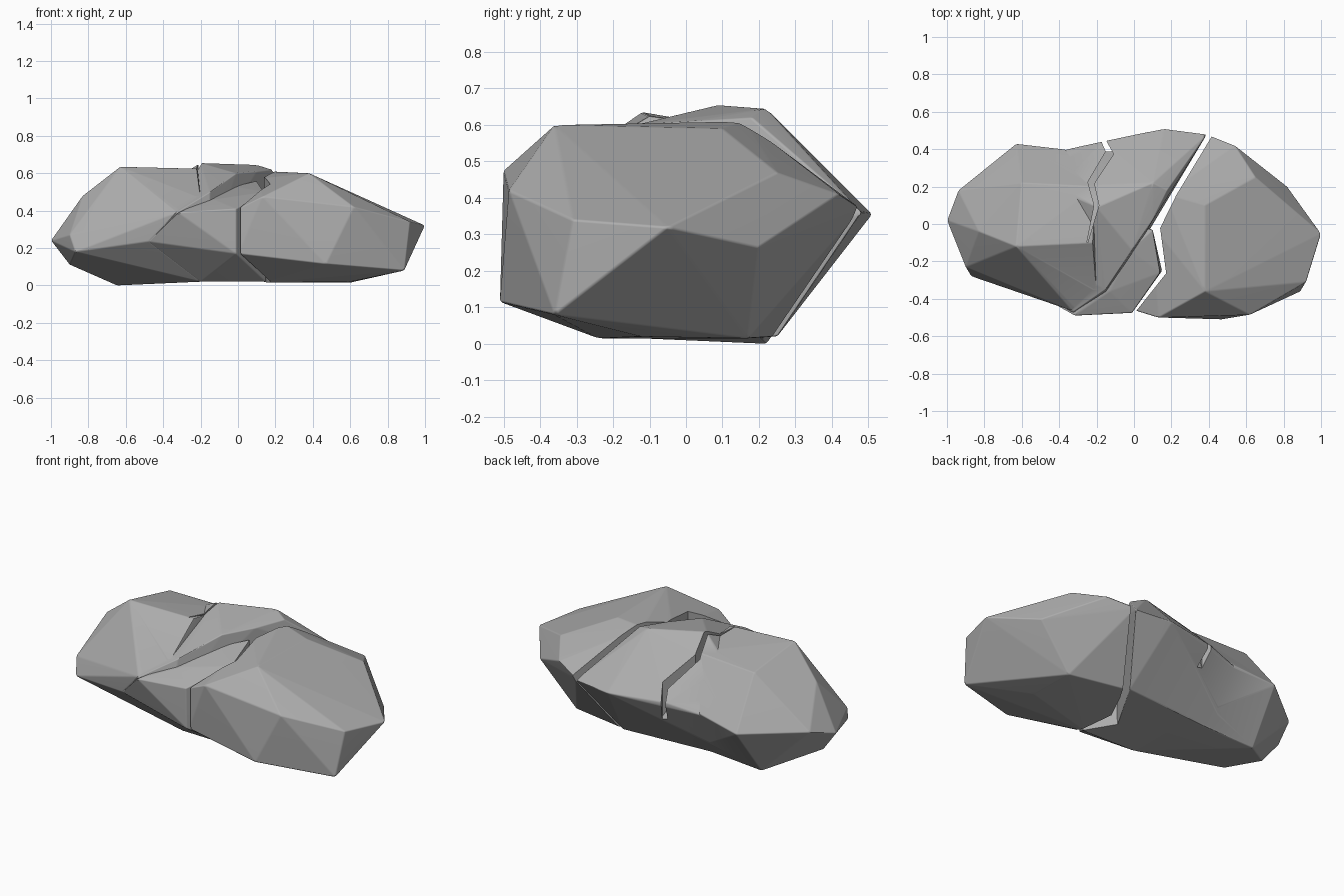
import bpy, bmesh, math
from mathutils import Vector

old = bpy.data.objects.get("Cube")
if old:
    bpy.data.objects.remove(old)

stone = bpy.data.materials.new("grey stone")
stone.use_nodes = True
grey = (0.42, 0.42, 0.42, 1)
stone.diffuse_color = grey
stone.node_tree.nodes["Principled BSDF"].inputs["Base Color"].default_value = grey


def finish(bm, name):
    bmesh.ops.recalc_face_normals(bm, faces=bm.faces)
    mesh = bpy.data.meshes.new(name)
    bm.to_mesh(mesh)
    bm.free()
    mesh.materials.append(stone)
    ob = bpy.data.objects.new(name, mesh)
    bpy.context.collection.objects.link(ob)
    return ob


def boulder(name, points):
    """Faceted lump with worn edges, wrapped around a few corner points."""
    bm = bmesh.new()
    for p in points:
        bm.verts.new(p)
    bmesh.ops.convex_hull(bm, input=bm.verts)
    loose = [v for v in bm.verts if not v.link_faces]
    bmesh.ops.delete(bm, geom=loose, context='VERTS')
    bmesh.ops.dissolve_limit(bm, angle_limit=math.radians(2), verts=bm.verts, edges=bm.edges)
    bmesh.ops.bevel(bm, geom=bm.edges[:], offset=0.006, segments=2, profile=0.5,
                    affect='EDGES', clamp_overlap=True)
    return finish(bm, name)


def crack(name, path):
    """Jagged wedge cutter; each path point is x, y, width, floor height."""
    bm = bmesh.new()
    rings = []
    for i, (x, y, w, z) in enumerate(path):
        a, b = path[max(i - 1, 0)], path[min(i + 1, len(path) - 1)]
        side = Vector((a[1] - b[1], b[0] - a[0], 0)).normalized() * w / 2
        c = Vector((x, y, 0))
        rings.append([bm.verts.new(c + s * side + Vector((0, 0, h)))
                      for s, h in ((-1, z), (1, z), (1, 1), (-1, 1))])
    for r, s in zip(rings, rings[1:]):
        for k in range(4):
            bm.faces.new((r[k], r[(k + 1) % 4], s[(k + 1) % 4], s[k]))
    bm.faces.new(rings[0])
    bm.faces.new(rings[-1][::-1])
    return finish(bm, name)


def combine(ob, other, operation):
    mod = ob.modifiers.new(operation.title(), 'BOOLEAN')
    mod.object, mod.operation, mod.solver = other, operation, 'EXACT'
    bpy.context.view_layer.objects.active = ob
    bpy.ops.object.modifier_apply(modifier=mod.name)
    bpy.data.objects.remove(other)


# Left end of the rock
left_rock = boulder("left_rock", [
    (-1, .02, .24), (-.94, .18, .29), (-.83, -.04, .48), (-.9, -.23, .27),
    (-.87, -.28, .18), (-.9, .0, .11), (-.65, .22, 0), (-.63, .43, .29),
    (-.63, -.12, .635), (-.6, .22, .57), (-.53, -.3, .43), (-.48, -.4, .235),
    (-.37, .4, .33), (-.38, .22, .565), (-.2, .2, .58), (-.22, -.1, .625),
    (-.2, .2, .02), (-.2, -.24, .02), (-.33, -.465, .39), (-.2, -.36, .47)])

# Middle block, rising to a crest beside the main crack
middle = boulder("middle_rock", [
    (-.4, .39, .32), (-.17, .44, .36), (.16, .51, .355), (.39, .48, .36),
    (-.4, .2, .54), (-.2, .09, .655), (.1, .22, .645), (.18, .18, .62),
    (.1, .02, .61), (-.01, -.14, .6), (-.15, -.35, .5), (-.33, -.475, .39),
    (-.47, -.39, .23), (-.5, .2, .02), (.24, .25, .02), (-.02, -.2, .02),
    (-.2, -.24, .02), (-.15, -.42, .2)])
combine(left_rock, middle, 'UNION')

# Crack over the back of the left rock
combine(left_rock, crack("back_crack", [
    (-.18, .5, .012, .2), (-.16, .44, .025, .2), (-.13, .38, .045, .24),
    (-.23, .22, .035, .47), (-.2, .1, .025, .54), (-.25, -.1, .004, .57)]), 'DIFFERENCE')

# Right lobe
right_rock = boulder("right_rock", [
    (1, -.05, .32), (.92, -.31, .34), (.89, -.36, .08), (.47, -.51, .115),
    (.62, -.485, .42), (.38, -.36, .6), (.38, .1, .59), (.17, .16, .61),
    (.65, .25, .47), (.54, .42, .41), (.39, .48, .37), (.82, .2, .265),
    (.6, .17, .015), (.2, .25, .02), (.6, -.12, .02), (.14, -.24, .015),
    (.1, -.01, .57), (.13, -.5, .475), (0, -.46, .41), (0, -.46, .17),
    (.1, 0, .02)])

# Low wedge between the lobes at the front
front_wedge = boulder("front_wedge", [
    (-.32, -.49, .39), (-.01, -.475, .41), (.14, -.26, .5), (.1, -.03, .56),
    (-.02, -.14, .53), (-.13, -.36, .46), (-.48, -.4, .235), (-.01, -.47, .17),
    (.15, -.25, .02), (-.2, -.24, .02), (-.6, .1, .02), (0, 0, .02)])

# Gap separating the wedge and the left rock from the right lobe
gap = [(-.02, -.56, .025, -.1), (0, -.46, .025, -.1), (.16, -.26, .025, -.1),
       (.125, -.02, .03, -.1), (.215, .16, .025, -.1), (.405, .475, .025, -.1),
       (.48, .6, .025, -.1)]
combine(right_rock, crack("right_gap", gap), 'DIFFERENCE')

# Keep only the part of the lobe on the outer side of the gap
bm = bmesh.new()
bm.from_mesh(right_rock.data)
keep, todo = set(), [max(bm.verts, key=lambda v: v.co.x)]
while todo:
    v = todo.pop()
    if v not in keep:
        keep.add(v)
        todo += [e.other_vert(v) for e in v.link_edges]
bmesh.ops.delete(bm, geom=[v for v in bm.verts if v not in keep], context='VERTS')
bm.to_mesh(right_rock.data)
bm.free()

# Soft worn edges with crisp breaks at the cracks
for ob in (left_rock, right_rock, front_wedge):
    bpy.ops.object.select_all(action='DESELECT')
    ob.select_set(True)
    bpy.context.view_layer.objects.active = ob
    bpy.ops.object.shade_smooth_by_angle(angle=math.radians(35))
    weighted = ob.modifiers.new("Weighted Normals", 'WEIGHTED_NORMAL')
    weighted.keep_sharp = True
